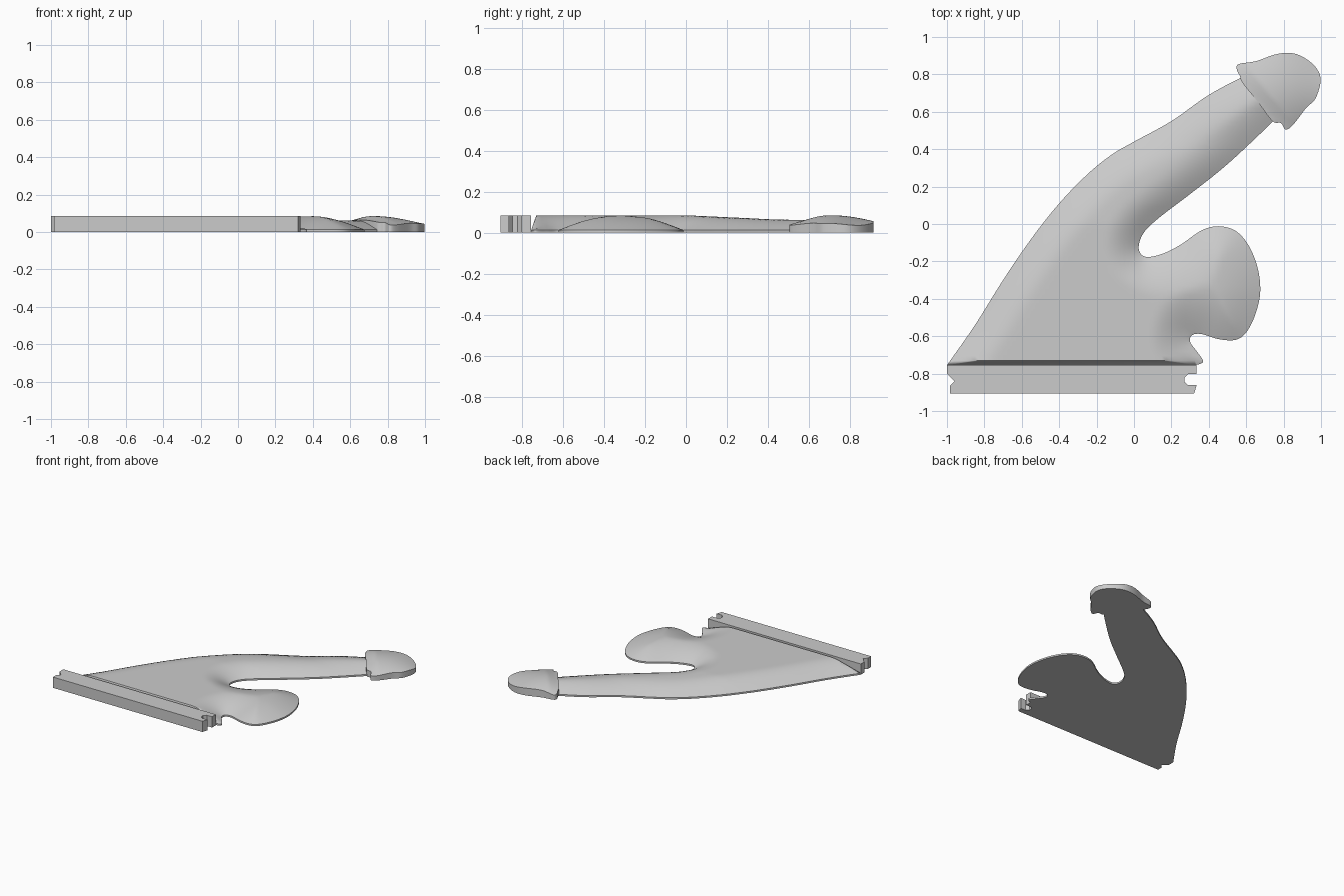
import bpy, bmesh, math
from mathutils import Vector
from mathutils.geometry import delaunay_2d_cdt, intersect_point_line

if "Cube" in bpy.data.objects:
    bpy.data.objects.remove(bpy.data.objects["Cube"])

grey = bpy.data.materials.new("light grey")
grey.diffuse_color = (0.6, 0.6, 0.6, 1)
grey.use_nodes = True
grey.node_tree.nodes["Principled BSDF"].inputs["Base Color"].default_value = grey.diffuse_color


def spline(pts, steps=7, closed=False):
    """Smooth curve through the given points."""
    p = [Vector(q) for q in pts]
    n = len(p)
    get = (lambda i: p[i % n]) if closed else (lambda i: p[max(0, min(n - 1, i))])
    out = []
    for i in range(n if closed else n - 1):
        a, b, c, d = (get(i + k) for k in (-1, 0, 1, 2))
        for s in range(steps):
            t = s / steps
            out.append(0.5 * (2 * b + (c - a) * t + (2 * a - 5 * b + 4 * c - d) * t * t
                              + (3 * b - a - 3 * c + d) * t ** 3))
    if not closed:
        out.append(p[-1])
    return out


def edge_distance(q, segs):
    best = 9.0
    for a, b in segs:
        c, t = intersect_point_line(q, a, b)
        c = a if t < 0 else b if t > 1 else c.to_2d()
        best = min(best, (q - c).length)
    return best


def relief(name, outline, segs, height, step):
    """Flat-backed relief: outline filled with a grid and raised by height(point, distance)."""
    n = len(outline)
    ring = [(outline[i], outline[(i + 1) % n]) for i in range(n)]
    pts = list(outline)
    x0, x1 = min(p.x for p in pts), max(p.x for p in pts)
    y0, y1 = min(p.y for p in pts), max(p.y for p in pts)
    for j in range(1, int((y1 - y0) / step) + 1):
        y = y0 + j * step
        # keep the grid points between crossings of the outline
        cuts = sorted(a.x + (y - a.y) / (b.y - a.y) * (b.x - a.x)
                      for a, b in ring if (a.y > y) != (b.y > y))
        for i in range(1, int((x1 - x0) / step) + 1):
            q = Vector((x0 + i * step, y))
            if sum(c < q.x for c in cuts) % 2 and edge_distance(q, ring) > step * 0.4:
                pts.append(q)
    verts, _, faces, *_ = delaunay_2d_cdt(pts, [], [list(range(n))], 1, 1e-5)
    bm = bmesh.new()
    vs = [bm.verts.new((v.x, v.y, height(v, edge_distance(v, segs)))) for v in verts]
    for f in faces:
        bm.faces.new([vs[i] for i in f])
    # side wall and flat back
    rim = [e for e in bm.edges if e.is_boundary]
    new = bmesh.ops.extrude_edge_only(bm, edges=rim)["geom"]
    for v in new:
        if isinstance(v, bmesh.types.BMVert):
            v.co.z = 0
    low = [e for e in bm.edges if e.is_boundary]
    bmesh.ops.holes_fill(bm, edges=low, sides=0)
    bmesh.ops.recalc_face_normals(bm, faces=bm.faces)
    me = bpy.data.meshes.new(name)
    bm.to_mesh(me)
    bm.free()
    ob = bpy.data.objects.new(name, me)
    bpy.context.collection.objects.link(ob)
    me.materials.append(grey)
    bpy.ops.object.select_all(action='DESELECT')
    ob.select_set(True)
    bpy.context.view_layer.objects.active = ob
    bpy.ops.object.shade_smooth_by_angle(angle=math.radians(35))
    return ob


def clamp(t):
    return max(0.0, min(1.0, t))


# main body: broad foot, rounded side lobe and long curved arm
body = spline([
    (.33, -.755), (.37, -.735), (.335, -.68), (.30, -.63), (.31, -.595), (.36, -.588),
    (.45, -.615), (.54, -.62), (.60, -.58), (.65, -.48), (.675, -.36), (.66, -.23),
    (.61, -.11), (.54, -.035), (.45, -.012), (.36, -.035), (.25, -.11), (.15, -.16),
    (.06, -.175), (.025, -.13), (.05, -.05), (.13, .03), (.30, .16), (.50, .32),
    (.74, .545), (.82, .63), (.87, .74), (.80, .82), (.70, .83), (.60, .795),
    (.40, .69), (.20, .55), (0, .44), (-.12, .37), (-.25, .265), (-.40, .11),
    (-.55, -.08), (-.70, -.30), (-.85, -.54), (-1, -.755)])


def body_height(p, d):
    lobe = clamp(p.x / .3) * clamp((.1 - p.y) / .1)
    width = .19 + .10 * lobe
    top = .085 - .021 * clamp(p.y / .45)
    return .013 + (top - .013) * math.sin(math.pi / 2 * clamp(d / width))


relief("body", body, list(zip(body, body[1:])), body_height, .025)

# domed cap at the end of the arm
cap = spline([
    (.55, .825), (.56, .855), (.65, .87), (.75, .905), (.83, .915), (.90, .895),
    (.97, .84), (.998, .77), (.97, .67), (.92, .62), (.85, .53), (.81, .505),
    (.785, .54), (.74, .55), (.66, .655), (.58, .755), (.567, .79)], 5, True)
cap.reverse()


def cap_height(p, d):
    q = p - Vector((.67, .665))
    u, v = q.x * .77 + q.y * .63, q.x * .63 - q.y * .77
    dome = clamp(1 - (v / .23) ** 2) * clamp(1 - (max(0, u - .07) / .28) ** 2)
    return .033 + .052 * dome * (.6 + .4 * clamp((u + .01) / .07))


relief("cap", cap, list(zip(cap, cap[1:] + cap[:1])), cap_height, .02)

# straight mounting rail with a notch at each end
rail = [Vector(p) for p in [
    (-1, -.755), (-1, -.80), (-.96, -.84), (-.985, -.865), (-.985, -.905), (.322, -.905),
    (.335, -.862), (.29, -.862), (.27, -.845), (.27, -.822), (.29, -.803), (.335, -.803),
    (.335, -.755)]]
relief("rail", rail, list(zip(rail, rail[1:])), lambda p, d: .085, .05)
